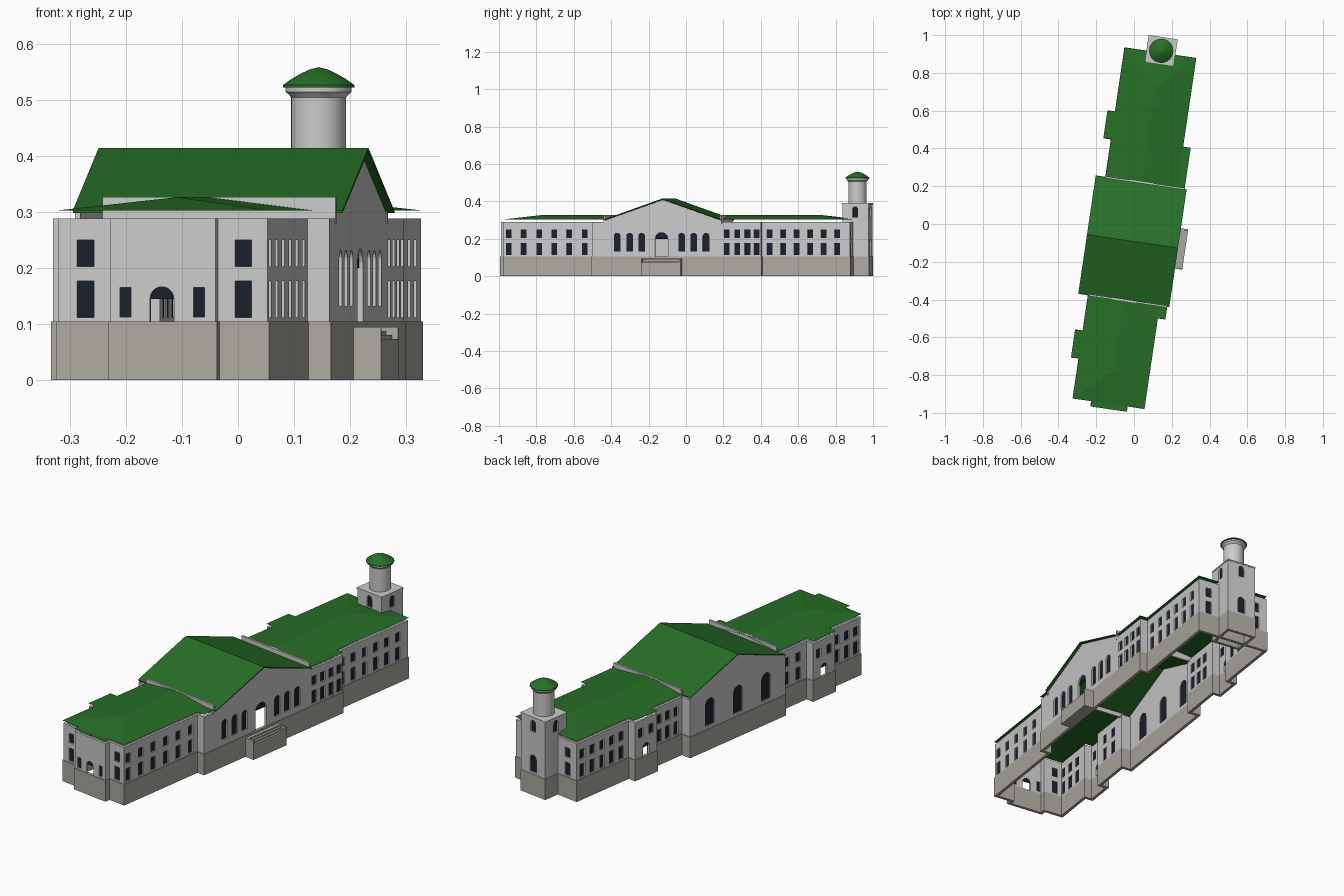
import bpy, bmesh, math
from mathutils import Vector

if "Cube" in bpy.data.objects:
    bpy.data.objects.remove(bpy.data.objects["Cube"])

TURN = -math.radians(8.4)   # whole building is turned in plan
WALL_Z, EAVE, RIDGE = 0.289, 0.303, 0.327


def mat(name, *rgb):
    m = bpy.data.materials.new(name)
    m.diffuse_color = (*rgb, 1)
    m.use_nodes = True
    m.node_tree.nodes["Principled BSDF"].inputs["Base Color"].default_value = m.diffuse_color
    return m


GREEN = mat("green_roof", .02, .16, .02)
WALL = mat("pale_wall", .58, .59, .56)
STONE = mat("base_stone", .42, .40, .36)
GLASS = mat("dark_glass", .01, .015, .025)


def finish(bm, name, material):
    bmesh.ops.recalc_face_normals(bm, faces=bm.faces)
    me = bpy.data.meshes.new(name)
    bm.to_mesh(me)
    bm.free()
    ob = bpy.data.objects.new(name, me)
    bpy.context.collection.objects.link(ob)
    ob.rotation_euler.z = TURN
    if material:
        me.materials.append(material)
    return ob


def prism(bm, pts, vec=None):
    f = bm.faces.new([bm.verts.new(p) for p in pts])
    if vec:
        r = bmesh.ops.extrude_face_region(bm, geom=[f], use_keep_orig=True)
        vs = [g for g in r["geom"] if isinstance(g, bmesh.types.BMVert)]
        bmesh.ops.translate(bm, verts=vs, vec=vec)


def box(bm, x0, x1, y0, y1, z0, z1):
    prism(bm, [(x0, y0, z0), (x1, y0, z0), (x1, y1, z0), (x0, y1, z0)], (0, 0, z1 - z0))


def offset(outline, t):
    """Move a right-angled outline inwards by t."""
    out, n = [], len(outline)
    for i in range(n):
        a, b, c = (Vector(outline[(i + k) % n]) for k in (-1, 0, 1))
        d, e = (b - a).normalized(), (c - b).normalized()
        out.append(b + t * Vector((-d.y - e.y, d.x + e.x)))
    return out


def ring(name, outline, z0, z1, material, grow=0, thick=.012):
    """Hollow wall following an outline."""
    bm = bmesh.new()
    rows = []
    for t, z in ((-grow, z0), (-grow, z1), (thick, z1), (thick, z0)):
        rows.append([bm.verts.new((p.x, p.y, z)) for p in offset(outline, t)])
    n = len(outline)
    for k in range(4):
        for i in range(n):
            j = (i + 1) % n
            bm.faces.new((rows[k][i], rows[k][j], rows[k - 3][j], rows[k - 3][i]))
    return finish(bm, name, material)


def opening(side, at, c, w, z0, z1, arch, depth):
    """Rectangle or round arch on a wall, pushed in by depth."""
    pts = [(-w / 2, z0), (w / 2, z0)]
    if arch:
        r = w / 2
        pts += [(r * math.cos(math.pi * i / 10), z1 - r + r * math.sin(math.pi * i / 10)) for i in range(11)]
    else:
        pts += [(w / 2, z1), (-w / 2, z1)]
    d = {"E": (1, 0), "W": (-1, 0), "N": (0, 1), "S": (0, -1)}[side]
    return [((at - d[0] * depth, c + s, z) if d[0] else (c + s, at - d[1] * depth, z)) for s, z in pts], Vector((*d, 0))


def cut_openings(wall, specs, glass_name):
    cut, glass = bmesh.new(), bmesh.new()
    for side, at, c, w, z0, z1, arch, is_open in specs:
        pts, d = opening(side, at, c, w, z0, z1, arch, .02)
        prism(cut, pts, d * .03)
        # open doorways keep only a glazed fanlight
        pts, d = opening(side, at, c, w, z1 - w / 2 if is_open else z0, z1, arch, .007)
        if is_open:
            pts = pts[2:]
        prism(glass, pts, d * -.003)
    cutter = finish(cut, wall.name + "_cutter", None)
    cutter.hide_render = True
    cutter.hide_set(True)
    m = wall.modifiers.new("openings", "BOOLEAN")
    m.operation, m.solver, m.object = "DIFFERENCE", "EXACT", cutter
    finish(glass, glass_name, GLASS)


# main walls and base
E, EC, W, WB, WC = .195, .235, -.184, -.224, -.235
S, SB, N = -.957, -.985, .915
plan = [(-.085, SB), (.105, SB), (.105, S), (E, S), (E, -.473), (EC, -.473), (EC, .44), (E, .44),
        (E, N), (W, N), (W, .572), (WB, .572), (WB, .428), (W, .428), (W, .222), (WC, .222),
        (WC, -.406), (W, -.406), (W, -.6), (WB, -.6), (WB, -.745), (W, -.745), (W, S), (-.085, S)]
walls = ring("main_walls", plan, .105, WALL_Z, WALL)
ring("stone_base", plan, 0, .105, STONE, grow=.003)

specs = []


def column(side, at, centres, w=.03):
    for c in centres:
        specs.append((side, at, c, w, .112, .177, False, False))
        specs.append((side, at, c, w, .203, .25, False, False))


column("E", E, [-.929 + .082 * i for i in range(6)])
column("E", EC, [.255, .312, .367, .418])
column("E", E, [.482 + .073 * i for i in range(6)])
column("W", W, [.62, .684, .748, .812, .877, .26, .315, .37, -.47, -.545, -.80, -.865, -.925])
column("S", S, [-.134, .151])
column("N", N, [-.126, .141])
# east arcade and doorway
for c in (.108, .173, .24):
    for s in (-1, 1):
        specs.append(("E", EC, -.097 + s * c, .036, .133, .232, True, False))
specs.append(("E", EC, -.097, .07, .10, .235, True, True))
# west tall arches
for c in (-.28, -.095, .09):
    specs.append(("W", WC, c, .06, .12, .255, True, False))
# projecting porches
specs.append(("S", SB, .008, .043, .10, .167, True, True))
for c in (-.058, .075):
    specs.append(("S", SB, c, .02, .113, .166, False, False))
for c in (.5, -.672):
    specs.append(("W", WB, c, .043, .10, .167, True, True))
    for s in (-.035, .035):
        specs.append(("W", WB, c + s, .03, .203, .25, False, False))
cut_openings(walls, specs, "window_glass")

# hipped wing roofs with flat strips over the projections
bm = bmesh.new()
for end, hip, inner in ((-.961, -.778, -.4), (.917, .73, .218)):
    v = [bm.verts.new(p) for p in ((-.186, end, EAVE), (.198, end, EAVE), (.006, hip, RIDGE),
                                   (.006, inner, RIDGE), (-.186, inner, EAVE), (.198, inner, EAVE))]
    for f in ((0, 1, 2), (1, 5, 3, 2), (0, 2, 3, 4)):
        bm.faces.new([v[i] for i in f])
for x0, x1, y0, y1 in ((-.087, .106, -.989, -.961), (.198, .238, -.475, -.4), (.198, .238, .22, .443),
                       (-.227, -.186, -.747, -.6), (-.227, -.186, .427, .574)):
    prism(bm, [(x0, y0, EAVE), (x1, y0, EAVE), (x1, y1, EAVE), (x0, y1, EAVE)])
finish(bm, "wing_roofs", GREEN)

# central gabled roof
bm = bmesh.new()
a, m, b = -.408, -.092, .224
prism(bm, [(-.238, a, EAVE), (-.238, m, .415), (-.238, b, EAVE), (-.238, b, EAVE - .004),
           (-.238, m, .409), (-.238, a, EAVE - .004)], (.487, 0, 0))
finish(bm, "centre_roof", GREEN)

# gable walls and cross parapets
bm = bmesh.new()
for x in (WC, EC - .01):
    prism(bm, [(x, a + .004, WALL_Z), (x, b - .004, WALL_Z), (x, b - .004, .299),
               (x, m, .408), (x, a + .004, .299)], (.01, 0, 0))
finish(bm, "gable_walls", WALL)
bm = bmesh.new()
for y in (a - .004, b - .006):
    box(bm, W, .237, y, y + .01, WALL_Z - .01, RIDGE)
finish(bm, "parapets", WALL)

# entrance steps between two cheek walls
bm = bmesh.new()
for i, top in enumerate((.095, .088, .081, .074)):
    box(bm, .236 if i == 0 else .244 + .011 * i, .255 + .011 * i, -.196, .008, 0, top)
for y in (-.202, .006):
    box(bm, .236, .288, y, y + .008, 0, .095)
finish(bm, "entrance_steps", STONE)

# corner tower: square stage
sq = [(-.067, .857), (.084, .857), (.084, .999), (-.067, .999)]
shaft = ring("tower_walls", sq, .105, .385, WALL)
ring("tower_base", sq, 0, .105, STONE, grow=.002)
tspecs = [(s, at, c, .03, .315, .372, True, False) for s, at, c in
          (("E", .084, .928), ("W", -.067, .928), ("S", .857, .0085), ("N", .999, .0085))]
tspecs.append(("N", .999, .0085, .04, .115, .2, True, False))
cut_openings(shaft, tspecs, "tower_glass")
bm = bmesh.new()
box(bm, -.069, .086, .855, 1.001, .383, .39)
finish(bm, "tower_ledge", WALL)


def lathe(name, profile, material, n=48):
    bm = bmesh.new()
    vs = [bm.verts.new((r, 0, z)) for r, z in profile]
    es = [bm.edges.new(p) for p in zip(vs, vs[1:])]
    bmesh.ops.spin(bm, geom=vs + es, cent=(0, 0, 0), axis=(0, 0, 1), angle=2 * math.pi, steps=n)
    bmesh.ops.remove_doubles(bm, verts=bm.verts, dist=1e-5)
    bmesh.ops.translate(bm, verts=bm.verts, vec=(.0085, .928, 0))
    ob = finish(bm, name, material)
    bpy.ops.object.select_all(action="DESELECT")
    ob.select_set(True)
    bpy.context.view_layer.objects.active = ob
    bpy.ops.object.shade_smooth_by_angle(angle=math.radians(30))


# round turret and cap
lathe("turret", [(.049, .388), (.049, .505), (.053, .51), (.059, .515), (.059, .523), (0, .523)], WALL)
lathe("turret_cap", [(0, .523), (.064, .523), (.064, .527), (.05, .537), (.033, .547), (.016, .555), (0, .559)], GREEN)
